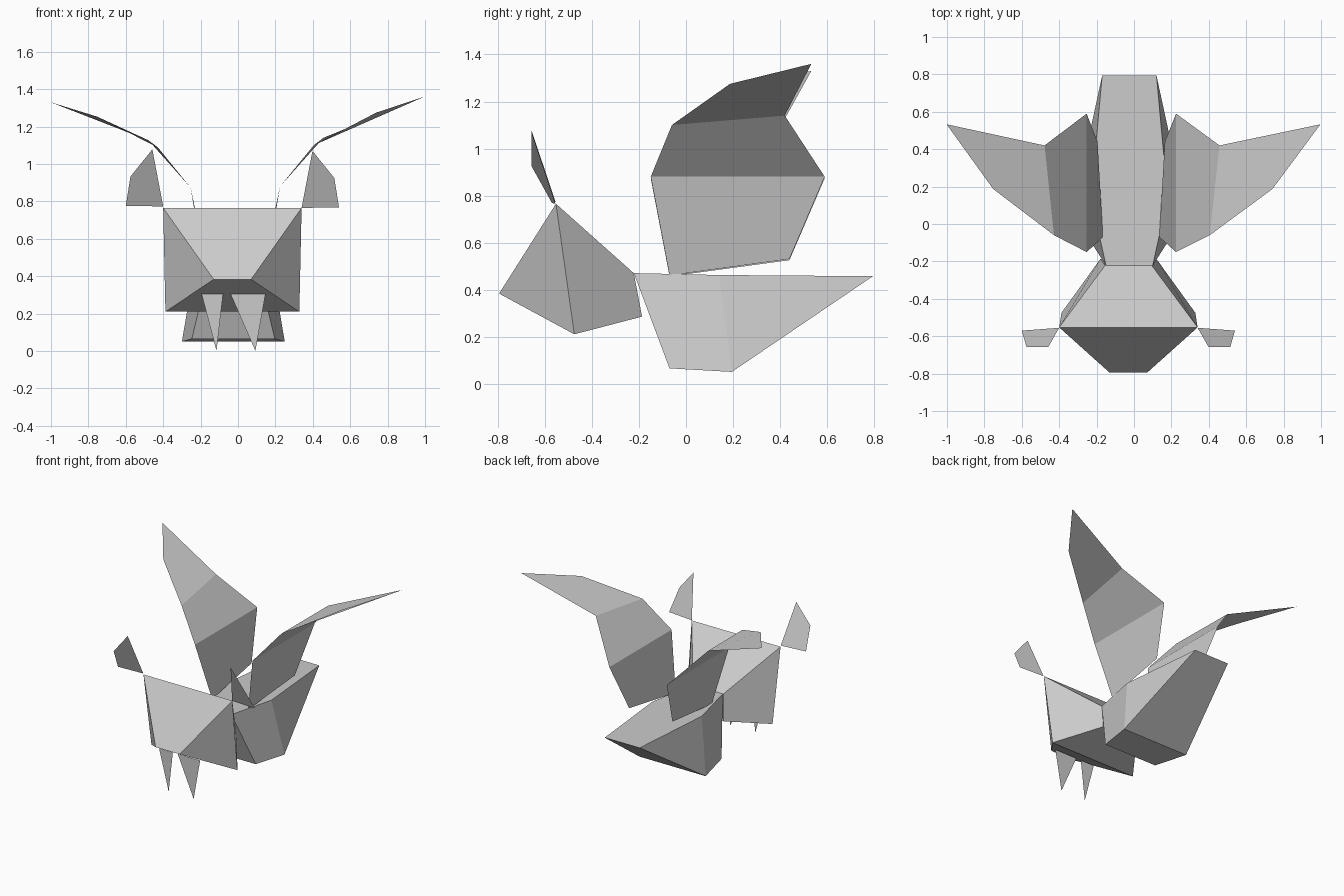
import bpy
import bmesh

cube = bpy.data.objects.get("Cube")
if cube:
    bpy.data.objects.remove(cube, do_unlink=True)

# One plain grey for everything
grey = bpy.data.materials.new("plain_grey")
grey.use_nodes = True
colour = (0.6, 0.6, 0.6, 1)
grey.diffuse_color = colour
grey.node_tree.nodes["Principled BSDF"].inputs["Base Color"].default_value = colour


def build(name, points, faces, solid=False):
    """Make a flat-shaded object from a few points and faces."""
    mesh = bpy.data.meshes.new(name)
    bm = bmesh.new()
    verts = [bm.verts.new(p) for p in points]
    for face in faces:
        bm.faces.new([verts[i] for i in face])
    if solid:
        bmesh.ops.recalc_face_normals(bm, faces=bm.faces)
    bm.to_mesh(mesh)
    bm.free()
    mesh.materials.append(grey)
    obj = bpy.data.objects.new(name, mesh)
    bpy.context.collection.objects.link(obj)
    return obj


def wedge(name, centre, profile):
    """Five-point side profile of (half width, y, z), swept across x."""
    n = len(profile)
    points = [(centre + s * w, y, z) for s in (-1, 1) for w, y, z in profile]
    faces = [(i, (i + 1) % n, (i + 1) % n + n, i + n) for i in range(n)]
    for side in ((0, 1, 4), (1, 2, 3, 4)):
        faces += [side, tuple(i + n for i in side)]
    return build(name, points, faces, solid=True)


def sheet_pair(name, points, faces, shift, lean, lift=0.0):
    """A thin sheet on the left, and its slightly leaning mirror on the right."""
    build("left_" + name, points, faces)
    mirrored = [(-x + shift + lean * x, y, z - lean * x + lift) for x, y, z in points]
    build("right_" + name, mirrored, [f[::-1] for f in faces])


# Head: snout, brow, back top, back bottom, jaw
wedge("head", -0.03, [
    (0.10, -0.795, 0.383), (0.37, -0.553, 0.765), (0.125, -0.222, 0.47),
    (0.15, -0.187, 0.285), (0.358, -0.475, 0.21)])

# Body: tail, back, shoulder, chest, belly
wedge("body", -0.025, [
    (0.145, 0.795, 0.457), (0.205, 0.14, 0.462), (0.125, -0.222, 0.47),
    (0.222, -0.07, 0.065), (0.275, 0.195, 0.05)])

# Wings: root, two folds and a swept tip
sheet_pair("wing", [
    (0.135, -0.07, 0.46), (0.165, 0.44, 0.53),
    (0.225, -0.15, 0.88), (0.225, 0.59, 0.88),
    (0.405, -0.06, 1.10), (0.457, 0.42, 1.14),
    (0.74, 0.187, 1.275), (0.997, 0.533, 1.36)],
    [(0, 1, 3, 2), (2, 3, 5, 4), (4, 5, 7, 6)], shift=-0.035, lean=0.03)

# Ears at the brow corners
sheet_pair("ear", [
    (0.34, -0.555, 0.765), (0.54, -0.57, 0.768),
    (0.515, -0.657, 0.925), (0.398, -0.657, 1.07)],
    [(0, 1, 2, 3)], shift=-0.06, lean=0.0, lift=0.008)

# Fangs hanging under the snout
for name, left, right, tip in (("right_fang", -0.195, -0.08, -0.115),
                               ("left_fang", -0.04, 0.147, 0.093)):
    build(name, [(left, -0.66, 0.305), (tip, -0.66, 0.0), (right, -0.66, 0.305)],
          [(0, 1, 2)])
